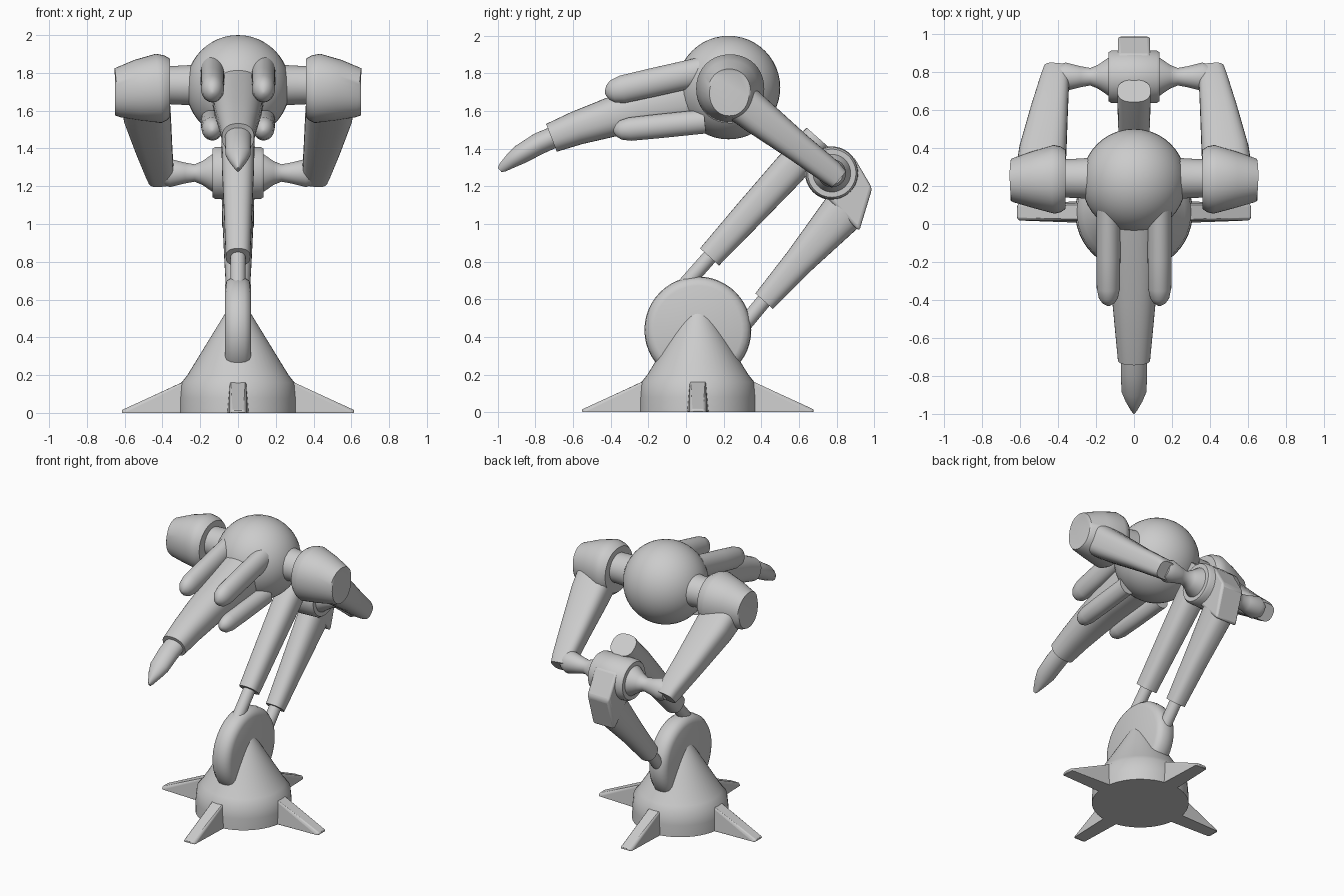
import bpy
import bmesh
from math import cos, sin, pi, radians
from mathutils import Vector, Matrix

if "Cube" in bpy.data.objects:
    bpy.data.objects.remove(bpy.data.objects["Cube"], do_unlink=True)

X, Y, Z = Vector((1, 0, 0)), Vector((0, 1, 0)), Vector((0, 0, 1))


def finish(name, bm, mirror=False, bevel=0, angle=35):
    """Turn a bmesh into a shaded object, optionally mirrored and bevelled."""
    bmesh.ops.recalc_face_normals(bm, faces=bm.faces)
    mesh = bpy.data.meshes.new(name)
    bm.to_mesh(mesh)
    bm.free()
    obj = bpy.data.objects.new(name, mesh)
    bpy.context.collection.objects.link(obj)
    bpy.ops.object.select_all(action="DESELECT")
    obj.select_set(True)
    bpy.context.view_layer.objects.active = obj
    bpy.ops.object.shade_smooth_by_angle(angle=radians(angle))
    if bevel:
        mod = obj.modifiers.new("Bevel", "BEVEL")
        mod.width, mod.segments = bevel, 3
    if mirror:
        obj.modifiers.new("Mirror", "MIRROR")
    return obj


def signed_pow(v, p):
    return abs(v) ** p * (1 if v >= 0 else -1)


def loft(name, stations, side=X, sides=32, square=1.0, mirror=False):
    """Skin elliptical rings (centre, half width, half height) along a path."""
    bm = bmesh.new()
    centres = [Vector(s[0]) for s in stations]
    rings = []
    for i, (_, w, h) in enumerate(stations):
        t = centres[min(i + 1, len(centres) - 1)] - centres[max(i - 1, 0)]
        t.normalize()
        u = (side - t * side.dot(t)).normalized()
        v = t.cross(u)
        ring = []
        for k in range(sides):
            a = 2 * pi * k / sides
            offset = u * w * signed_pow(cos(a), square) + v * h * signed_pow(sin(a), square)
            ring.append(bm.verts.new(centres[i] + offset))
        rings.append(ring)
    for a, b in zip(rings, rings[1:]):
        for k in range(sides):
            n = (k + 1) % sides
            bm.faces.new((a[k], a[n], b[n], b[k]))
    bm.faces.new(rings[0])
    bm.faces.new(rings[-1])
    return finish(name, bm, mirror)


def lathe(name, origin, axis, profile, side, mirror=False):
    """Round part: profile of (distance along axis, radius)."""
    o = Vector(origin)
    return loft(name, [(o + axis * d, r, r) for d, r in profile], side, 48, 1, mirror)


def hull(name, points, bevel, spin=0, centre=(0, 0, 0)):
    bm = bmesh.new()
    for p in points:
        bm.verts.new(p)
    result = bmesh.ops.convex_hull(bm, input=bm.verts)
    loose = [v for v in result["geom_interior"] if isinstance(v, bmesh.types.BMVert)]
    bmesh.ops.delete(bm, geom=loose, context="VERTS")
    bmesh.ops.transform(bm, verts=bm.verts,
                        matrix=Matrix.Translation(centre) @ Matrix.Rotation(spin, 4, "Z"))
    return finish(name, bm, bevel=bevel)


# Base: conical pedestal with four ground spikes
base = (0, 0.063, 0)
lathe("pedestal", base, Z, [(0, 0.31), (0.08, 0.308), (0.16, 0.3), (0.2, 0.268),
                            (0.36, 0.17), (0.52, 0.072), (0.62, 0.01)], X)
spike = [(r, s * w, z) for s in (-1, 1)
         for r, w, z in ((0.2, 0.06, 0), (0.2, 0.042, 0.205), (0.29, 0.042, 0.15),
                         (0.615, 0.045, 0), (0.615, 0.03, 0.015))]
for i, label in enumerate(("left", "back", "right", "front")):
    hull("ground_spike_" + label, spike, 0.008, i * pi / 2, base)

# Upright pivot wheel
lathe("pivot_wheel", (0, 0.063, 0.437), X,
      [(-0.07, 0.235), (-0.06, 0.262), (-0.035, 0.28), (0, 0.284),
       (0.035, 0.28), (0.06, 0.262), (0.07, 0.235)], Y)

# Twin lower struts: thin rods sliding into sleeves
loft("front_strut_rod", [((0, -0.02, 0.66), 0.04, 0.04), ((0, 0.17, 0.875), 0.04, 0.04)])
loft("front_strut_sleeve", [((0, 0.125, 0.825), 0.065, 0.068), ((0, 0.33, 1.05), 0.074, 0.08),
                            ((0, 0.55, 1.29), 0.085, 0.09), ((0, 0.7, 1.46), 0.088, 0.078)],
     square=0.8)
loft("rear_strut_rod", [((0, 0.28, 0.43), 0.04, 0.04), ((0, 0.45, 0.635), 0.04, 0.04)])
loft("rear_strut_sleeve", [((0, 0.415, 0.59), 0.06, 0.062), ((0, 0.6, 0.8), 0.072, 0.08),
                           ((0, 0.84, 1.07), 0.085, 0.118)], square=0.8)
lug = [(0.75, 1.14), (0.92, 0.96), (0.99, 1.19), (0.89, 1.36), (0.77, 1.33)]
hull("rear_strut_lug", [(x, y, z) for x in (-0.085, 0.085) for y, z in lug], 0.018)

# Elbow hub with tapered axle ends
hub = (0, 0.775, 1.27)
lathe("elbow_hub", hub, X, [(-0.135, 0.128), (-0.12, 0.138), (0, 0.142),
                            (0.12, 0.138), (0.135, 0.128)], Y)
lathe("elbow_axle", hub, X, [(0.1, 0.105), (0.135, 0.1), (0.19, 0.062), (0.23, 0.046),
                             (0.28, 0.055), (0.36, 0.075), (0.4, 0.06)], Y, mirror=True)

# Upper arms and shoulders
loft("upper_arm", [((0.495, 0.25, 1.68), 0.13, 0.11), ((0.48, 0.38, 1.575), 0.125, 0.1),
                   ((0.445, 0.6, 1.405), 0.098, 0.078), ((0.415, 0.77, 1.275), 0.075, 0.068),
                   ((0.41, 0.81, 1.24), 0.066, 0.058)], square=0.65, mirror=True)
shoulder = [((0.36, 0.235, 1.72), 0.155, 0.155), ((0.385, 0.235, 1.72), 0.173, 0.173),
            ((0.42, 0.235, 1.718), 0.181, 0.184), ((0.53, 0.233, 1.708), 0.15, 0.162),
            ((0.64, 0.23, 1.695), 0.115, 0.13), ((0.65, 0.23, 1.695), 0.105, 0.12)]
loft("shoulder_drum", shoulder, Y, 40, 0.95, True)
lathe("shoulder_neck", (0, 0.24, 1.735), X, [(0.2, 0.115), (0.27, 0.105), (0.38, 0.1)], Y,
      mirror=True)

# Spherical body
bm = bmesh.new()
bmesh.ops.create_uvsphere(bm, u_segments=40, v_segments=24, radius=0.275,
                          matrix=Matrix.Translation((0, 0.226, 1.725)))
finish("body_sphere", bm)

# Forward boom and its pointed tip
loft("boom", [((0, 0.1, 1.69), 0.14, 0.16), ((0, -0.05, 1.655), 0.135, 0.145),
              ((0, -0.22, 1.615), 0.128, 0.122), ((0, -0.4, 1.567), 0.115, 0.105),
              ((0, -0.58, 1.51), 0.098, 0.09), ((0, -0.715, 1.458), 0.085, 0.079)], square=0.85)
loft("boom_tip", [((0, -0.66, 1.48), 0.07, 0.056), ((0, -0.78, 1.428), 0.069, 0.058),
                  ((0, -0.88, 1.37), 0.066, 0.052), ((0, -0.93, 1.335), 0.045, 0.04),
                  ((0, -0.975, 1.3), 0.018, 0.026), ((0, -0.99, 1.287), 0.006, 0.015)])


# Two pairs of rounded rods around the boom
def finger(name, start, end, width, height):
    a, b = Vector(start), Vector(end)
    steps = ((0, 1), (0.5, 1), (0.82, 0.97), (0.92, 0.8), (0.97, 0.52), (1, 0.12))
    loft(name, [(a.lerp(b, t), width * s, height * s) for t, s in steps], mirror=True)


finger("upper_finger", (0.135, 0.08, 1.81), (0.135, -0.43, 1.695), 0.063, 0.076)
finger("lower_finger", (0.14, 0.1, 1.545), (0.135, -0.385, 1.495), 0.058, 0.064)
